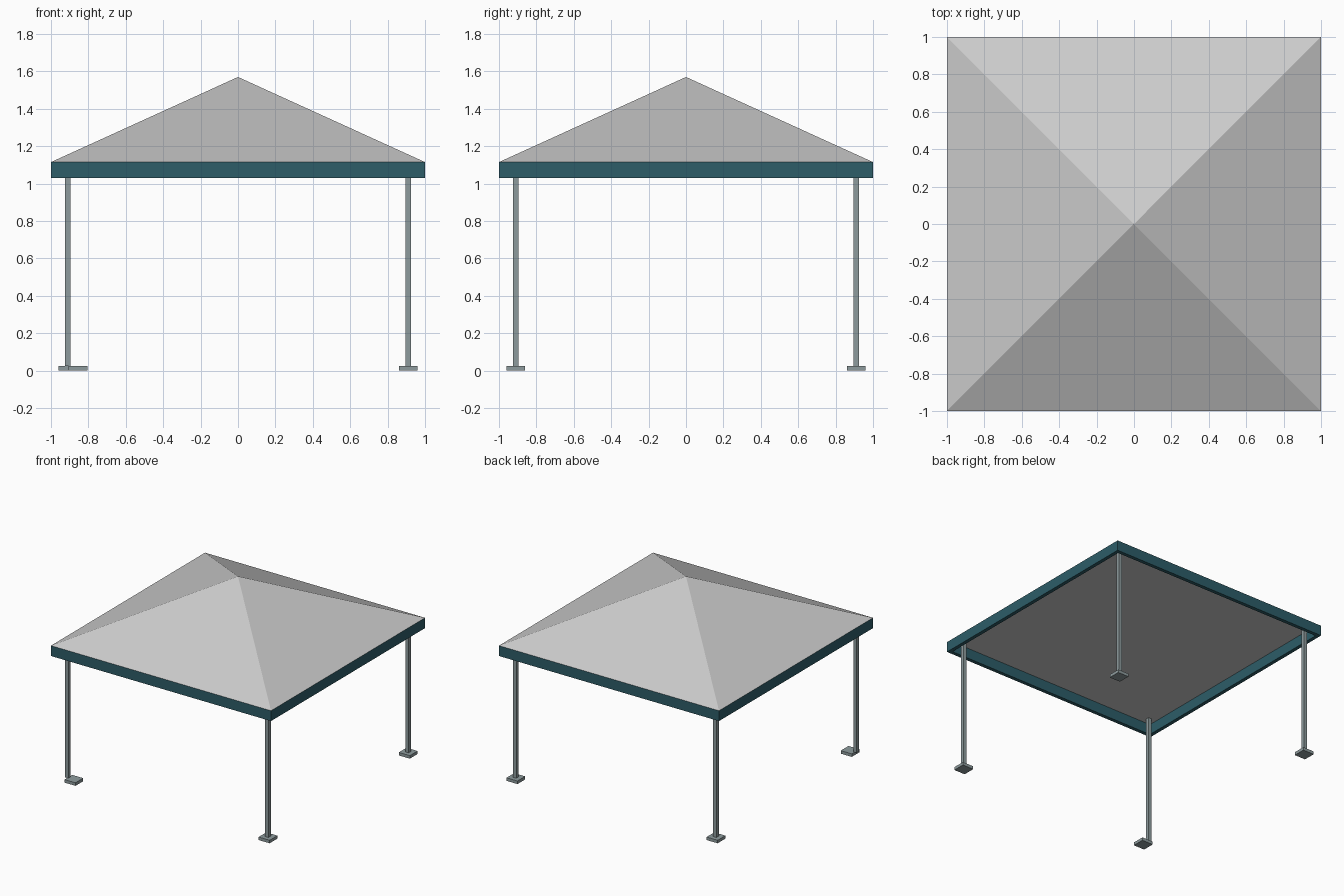
import bpy
import math

if "Cube" in bpy.data.objects:
    bpy.data.objects.remove(bpy.data.objects["Cube"])


def material(name, rgb):
    m = bpy.data.materials.new(name)
    m.diffuse_color = (*rgb, 1.0)
    m.use_nodes = True
    m.node_tree.nodes["Principled BSDF"].inputs["Base Color"].default_value = m.diffuse_color
    return m


ROOF_GREY = material("roof_light_grey", (0.60, 0.60, 0.60))
TEAL = material("trim_dark_teal", (0.026, 0.11, 0.14))
STEEL = material("steel_grey", (0.27, 0.33, 0.34))

EAVE_BOTTOM, EAVE_TOP, PEAK = 1.03, 1.115, 1.57
POST_POS, POST_W = 0.91, 0.03
PLATE_W, PLATE_H = 0.10, 0.025
TRIM_T = 0.03


def box(name, lo, hi, mat):
    centre = [(a + b) / 2 for a, b in zip(lo, hi)]
    bpy.ops.mesh.primitive_cube_add(size=1, location=centre)
    ob = bpy.context.object
    ob.name = name
    ob.scale = [b - a for a, b in zip(lo, hi)]
    bpy.ops.object.transform_apply(location=False, rotation=False, scale=True)
    ob.data.materials.append(mat)
    return ob


# Pyramid roof with a flat ceiling underneath
bpy.ops.mesh.primitive_cone_add(vertices=4, radius1=math.sqrt(2), radius2=0,
                                depth=PEAK - EAVE_TOP,
                                location=(0, 0, (PEAK + EAVE_TOP) / 2),
                                rotation=(0, 0, math.pi / 4))
roof = bpy.context.object
roof.name = "roof"
bpy.ops.object.transform_apply(location=False, rotation=True, scale=False)
roof.data.materials.append(ROOF_GREY)

# Eave trim boards around the roof edge
inner = 1 - TRIM_T
box("trim_front", (-1, -1, EAVE_BOTTOM), (1, -inner, EAVE_TOP), TEAL)
box("trim_back", (-1, inner, EAVE_BOTTOM), (1, 1, EAVE_TOP), TEAL)
box("trim_left", (-1, -inner, EAVE_BOTTOM), (-inner, inner, EAVE_TOP), TEAL)
box("trim_right", (inner, -inner, EAVE_BOTTOM), (1, inner, EAVE_TOP), TEAL)

# Corner posts and base plates; the front left plate is offset inwards
for sx, side in ((-1, "left"), (1, "right")):
    for sy, end in ((-1, "front"), (1, "back")):
        x, y = sx * POST_POS, sy * POST_POS
        h = POST_W / 2
        box(f"post_{end}_{side}", (x - h, y - h, PLATE_H),
            (x + h, y + h, EAVE_TOP), STEEL)
        px = x + 0.055 if (sx, sy) == (-1, -1) else x
        p = PLATE_W / 2
        box(f"base_plate_{end}_{side}", (px - p, y - p, 0),
            (px + p, y + p, PLATE_H), STEEL)
